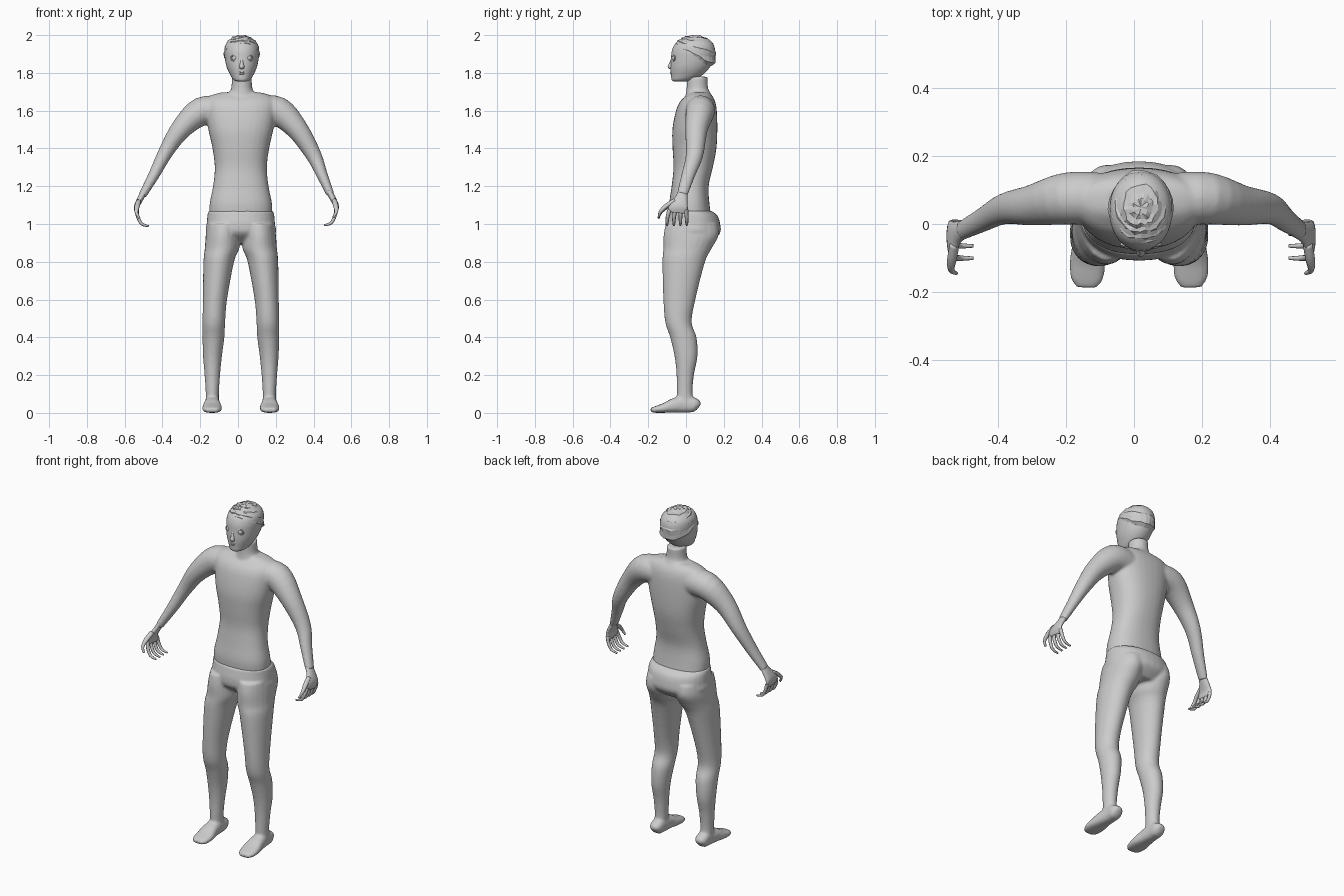
import bpy, bmesh, math, random
from mathutils import Vector

random.seed(4)
CX = 0.015  # the figure's own symmetry line


def spline(pts, sub):
    """Catmull-Rom through section tuples."""
    out = []
    for i in range(len(pts) - 1):
        a, b, c, d = (pts[min(max(i + k, 0), len(pts) - 1)] for k in (-1, 0, 1, 2))
        for j in range(sub):
            t = j / sub
            out.append([0.5 * (2 * q + (r - p) * t + (2 * p - 5 * q + 4 * r - s) * t * t
                               + (3 * q - p - 3 * r + s) * t ** 3)
                        for p, q, r, s in zip(a, b, c, d)])
    return out + [list(pts[-1])]


def loft(bm, secs, side=1, n=24, p=2.0, ref=None, sub=4):
    """Skin sections (x, y, z, a, b); horizontal unless ref gives the b axis."""
    secs = spline(secs, sub)
    cs = [Vector((CX + side * s[0], s[1], s[2])) for s in secs]
    rings = []
    for i, s in enumerate(secs):
        A, B = Vector((1, 0, 0)), Vector((0, 1, 0))
        if ref:
            T = (cs[min(i + 1, len(cs) - 1)] - cs[max(i - 1, 0)]).normalized()
            R = Vector(ref)
            B = (R - T * R.dot(T)).normalized()
            A = B.cross(T)
        ring = []
        for k in range(n):
            t = 2 * math.pi * k / n
            c, d = math.cos(t), math.sin(t)
            u = math.copysign(abs(c) ** (2 / p), c) * s[3]
            v = math.copysign(abs(d) ** (2 / p), d) * s[4]
            ring.append(bm.verts.new(cs[i] + A * u + B * v))
        rings.append(ring)
    for r, q in zip(rings, rings[1:]):
        for k in range(n):
            bm.faces.new((r[k], r[(k + 1) % n], q[(k + 1) % n], q[k]))
    bm.faces.new(rings[0])
    bm.faces.new(rings[-1])


def finish(name, bm, voxel=0, smooth=True, iters=5):
    bmesh.ops.recalc_face_normals(bm, faces=bm.faces)
    me = bpy.data.meshes.new(name)
    bm.to_mesh(me)
    bm.free()
    for f in me.polygons:
        f.use_smooth = smooth
    ob = bpy.data.objects.new(name, me)
    bpy.context.collection.objects.link(ob)
    if voxel:
        m = ob.modifiers.new("Blend", 'REMESH')
        m.mode, m.voxel_size, m.use_smooth_shade = 'VOXEL', voxel, True
        m = ob.modifiers.new("Soften", 'SMOOTH')
        m.factor, m.iterations = 0.5, iters
    return ob


# torso, neck and arms
bm = bmesh.new()
loft(bm, [(0, .03, 1.0, .165, .11), (0, .018, 1.1, .166, .107), (0, .022, 1.2, .147, .098),
          (0, .038, 1.3, .138, .104), (0, .045, 1.4, .15, .116), (0, .047, 1.5, .172, .119),
          (0, .055, 1.6, .187, .108), (0, .062, 1.65, .185, .092), (0, .07, 1.68, .16, .068),
          (0, .07, 1.697, .10, .05)], n=32, p=2.3)
loft(bm, [(.003, .07, 1.65, .09, .075), (.005, .065, 1.69, .07, .066), (.005, .06, 1.72, .056, .057),
          (.005, .06, 1.78, .052, .055)])
R_ARM = [(.10, .075, 1.60, .075, .075), (.20, .075, 1.595, .078, .077), (.30, .055, 1.50, .058, .06),
         (.385, .045, 1.365, .042, .046), (.43, .012, 1.26, .03, .036), (.475, -.02, 1.155, .021, .029)]
L_ARM = [(.10, .075, 1.60, .075, .075), (.21, .075, 1.595, .076, .077), (.315, .055, 1.505, .056, .06),
         (.395, .045, 1.385, .04, .046), (.46, .012, 1.26, .03, .036), (.522, -.02, 1.15, .021, .029)]
for side, arm in ((1, R_ARM), (-1, L_ARM)):
    loft(bm, arm, side, ref=(0, 1, 0))
finish("torso_and_arms", bm, .008)

# trousers, legs and feet
bm = bmesh.new()
loft(bm, [(0, .02, 1.07, .172, .112), (0, .034, 1.045, .177, .132), (0, .037, 1.0, .181, .144),
          (0, .04, .95, .183, .14), (0, .045, .9, .12, .085)], n=32, p=2.2)
for side in (1, -1):
    loft(bm, [(.09, .03, 1.0, .088, .138), (.096, .027, .94, .09, .146), (.1, .008, .87, .091, .128),
              (.117, -.012, .8, .081, .113), (.137, -.035, .6, .064, .085),
              (.143, -.04, .48, .06, .07), (.145, -.014, .4, .058, .07), (.15, 0, .3, .05, .061),
              (.151, -.004, .2, .041, .046), (.151, -.007, .1, .035, .042),
              (.152, .003, .03, .036, .05)], side)
    loft(bm, [(.15, .068, .03, .02, .018), (.15, .05, .04, .036, .036), (.15, 0, .046, .045, .038),
              (.152, -.06, .04, .039, .044), (.152, -.11, .027, .027, .052),
              (.153, -.16, .018, .018, .048), (.154, -.187, .014, .011, .03)],
         side, p=2.5, ref=(1, 0, 0))
for v in bm.verts:
    v.co.z = max(v.co.z, 0)
finish("trousers_and_feet", bm, .008, iters=4)

# hands with curled fingers and thumb, placed from the wrist
for side, (wx, wy, wz), name in ((1, R_ARM[-1][:3], "right_hand"), (-1, L_ARM[-1][:3], "left_hand")):
    def at(*secs):
        return [(wx + s[0], wy + s[1], wz + s[2], s[3], s[4]) for s in secs]
    bm = bmesh.new()
    loft(bm, at((-.01, .003, .02, .017, .025), (.012, -.005, -.02, .016, .034),
                (.03, -.02, -.06, .014, .052), (.027, -.025, -.095, .01, .05)),
         side, 16, ref=(0, 1, 0))
    for y in (-.067, -.037, -.008, .02):
        loft(bm, at((.03, y, -.08, .01, .012), (.022, y * 1.15, -.115, .009, .01),
                    (.002, y * 1.2, -.15, .008, .008), (-.035, y * 1.2, -.162, .005, .005)),
             side, 8, ref=(0, 1, 0))
    loft(bm, at((.02, -.04, -.03, .012, .014), (.028, -.085, -.06, .012, .014),
                (.03, -.115, -.09, .009, .009), (.015, -.125, -.12, .005, .006)),
         side, 8, ref=(1, 0, 0))
    finish(name, bm)

# head with nose and lips
bm = bmesh.new()
loft(bm, [(.005, -.03, 1.755, .025, .035), (.005, -.018, 1.763, .044, .058),
          (.005, .005, 1.79, .062, .084), (.005, .022, 1.83, .08, .104),
          (.005, .035, 1.88, .09, .114), (.005, .04, 1.92, .092, .114),
          (.005, .043, 1.955, .083, .10), (.005, .047, 1.98, .055, .07),
          (.005, .05, 1.99, .02, .025)], n=40, p=2.1)
loft(bm, [(.005, -.07, 1.885, .007, .006), (.005, -.075, 1.855, .009, .012),
          (.005, -.079, 1.832, .014, .018), (.005, -.073, 1.82, .01, .014)], n=12)
for z in (1.796, 1.804):
    loft(bm, [(-.022, -.066, z, .002, .003), (.005, -.079, z, .005, .005),
              (.032, -.066, z, .002, .003)], n=8, ref=(0, 1, 0))
finish("head", bm)

# eyes with raised lids
for s, name in ((1, "right_eye"), (-1, "left_eye")):
    ex = CX + .005 + s * .037
    bpy.ops.mesh.primitive_uv_sphere_add(segments=16, ring_count=10, radius=.016,
                                         location=(ex, -.058, 1.878))
    bpy.context.object.name = name
    bpy.ops.object.shade_smooth()
    bpy.ops.mesh.primitive_torus_add(major_segments=20, minor_segments=6, major_radius=.021,
                                     minor_radius=.004, location=(ex, -.066, 1.878),
                                     rotation=(math.pi / 2, 0, s * .3))
    bpy.context.object.scale.y = .75
    bpy.context.object.name = name + "_lid"
    bpy.ops.object.shade_smooth()

# choppy layered hair: stepped, jittered rows from the crown, longer at the back
bm = bmesh.new()
N, ROWS = 24, 10
crown = bm.verts.new((CX + .005, .05, 1.998))
rings = []
for r in range(1, ROWS + 1):
    ring = []
    for k in range(N):
        az = 2 * math.pi * k / N
        back = (1 - math.cos(az)) / 2          # az 0 is the forehead
        reach = math.radians(62 + 58 * back ** .8)
        th = reach * r / ROWS + random.uniform(-.04, .04)
        f = (1.02 if r % 2 else .975) + random.uniform(-.025, .025)
        if r == ROWS:
            f = .9
        sn = abs(math.sin(th)) ** .85
        cz = math.copysign(abs(math.cos(th)) ** .85, math.cos(th))
        ring.append(bm.verts.new((CX + .005 + .094 * f * sn * math.sin(az),
                                  .043 - .114 * f * sn * math.cos(az),
                                  min(1.89 + .108 * f * cz, 2.0))))
    rings.append(ring)
for k in range(N):
    bm.faces.new((crown, rings[0][k], rings[0][(k + 1) % N]))
    for a, b in zip(rings, rings[1:]):
        bm.faces.new((a[k], b[k], b[(k + 1) % N], a[(k + 1) % N]))
finish("hair", bm, smooth=False)
